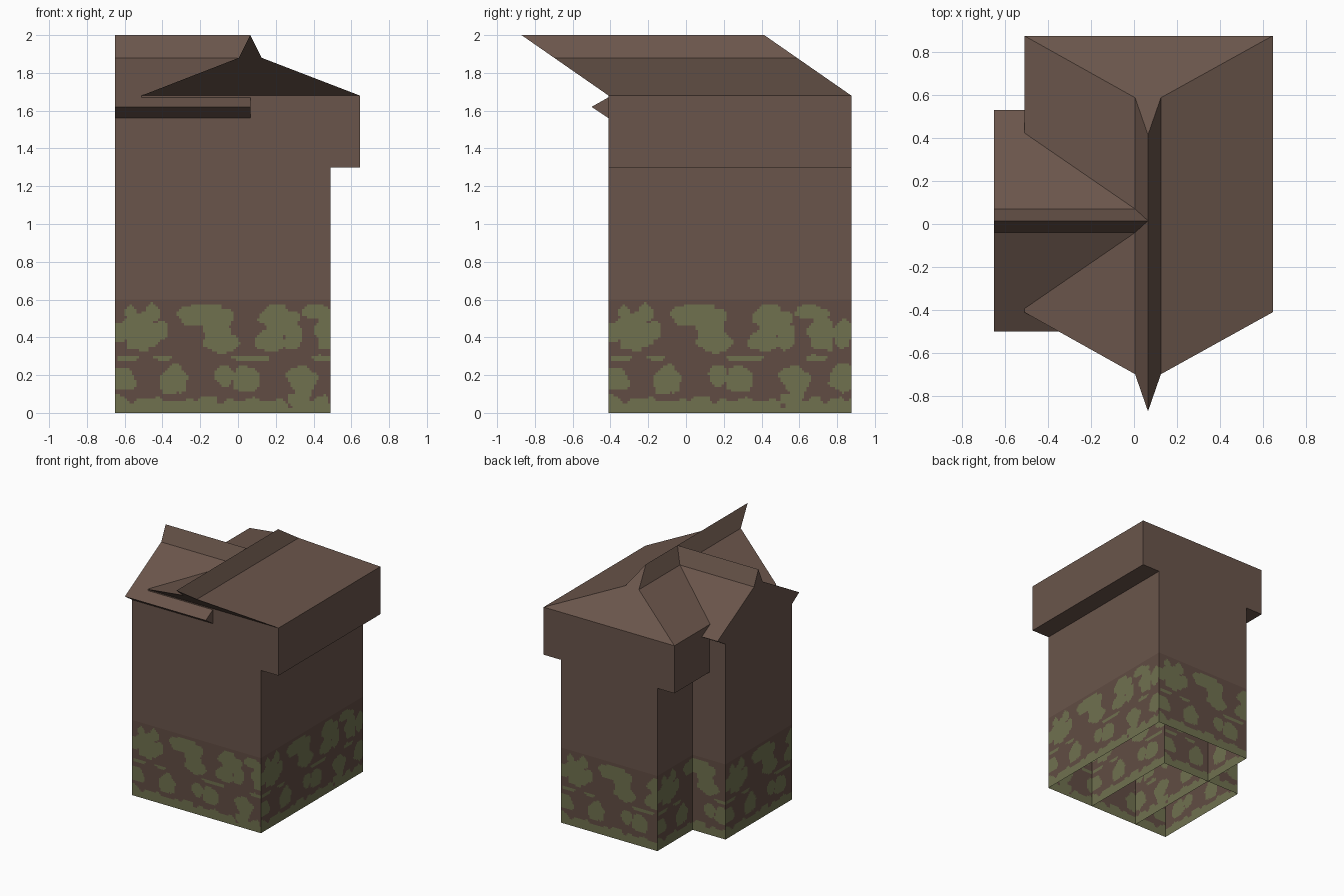
import bpy, bmesh, math
from mathutils import Vector, noise

cube = bpy.data.objects.get("Cube")
if cube:
    bpy.data.objects.remove(cube, do_unlink=True)


def material(name, r, g, b):
    mat = bpy.data.materials.new(name)
    mat.use_nodes = True
    mat.diffuse_color = (r, g, b, 1)
    mat.node_tree.nodes["Principled BSDF"].inputs["Base Color"].default_value = (r, g, b, 1)
    return mat


BROWN = material("brown boards", .144, .091, .07)
DAMP = material("damp brown boards", .12, .073, .056)
MOSS = material("moss green", .16, .166, .078)


def finish(name, bm, mats):
    mesh = bpy.data.meshes.new(name)
    bm.to_mesh(mesh)
    bm.free()
    for mat in mats:
        mesh.materials.append(mat)
    obj = bpy.data.objects.new(name, mesh)
    bpy.context.collection.objects.link(obj)
    return obj


# Moss patches: distance along wall, height, half width, half height
PATCHES = [
    (.13, .43, .13, .09), (.2, .53, .04, .05), (.08, .53, .03, .04), (.03, .42, .06, .06),
    (.44, .51, .1, .06), (.54, .47, .08, .1), (.56, .37, .09, .05),
    (.87, .49, .1, .08), (.82, .38, .08, .06), (.94, .41, .05, .07),
    (1.08, .53, .09, .04), (1.13, .42, .07, .09), (1.24, .42, .05, .08),
    (.04, .18, .07, .06), (.31, .17, .07, .08), (.58, .2, .05, .06),
    (.69, .18, .07, .07), (.99, .18, .08, .07), (1.24, .18, .07, .07),
    (.07, .29, .06, .014), (.25, .29, .05, .01), (.72, .29, .1, .014), (1.1, .29, .07, .014),
]


def is_moss(u, z):
    wobble = noise.noise(Vector((u * 17, z * 17, 0)))
    if z < .075 + .06 * wobble:
        return True
    return any(((u - cu) / ru) ** 2 + ((z - cz) / rz) ** 2 < 1.05 + .7 * wobble
               for cu, cz, ru, rz in PATCHES)


MOSS_TOP = .6


def wall(name, start, end, top):
    """Single wall, start to end runs left to right seen from outside."""
    a, b = Vector((*start, 0)), Vector((*end, 0))
    length = (b - a).length
    bm = bmesh.new()
    bmesh.ops.create_grid(bm, x_segments=round(length / .0125), y_segments=48, size=.5)
    for face in bm.faces:
        c = face.calc_center_median()
        face.material_index = 2 if is_moss((c.x + .5) * length, (c.y + .5) * MOSS_TOP) else 1
    for v in bm.verts:
        p = a.lerp(b, v.co.x + .5)
        v.co = Vector((p.x, p.y, (v.co.y + .5) * MOSS_TOP))
    # plain boards above the moss
    bm.faces.new([bm.verts.new((p.x, p.y, z)) for p, z in
                  ((a, MOSS_TOP), (b, MOSS_TOP), (b, top), (a, top))])
    return finish(name, bm, [BROWN, DAMP, MOSS])


def prism(name, first, last):
    """Closed solid between two matching outlines."""
    bm = bmesh.new()
    loops = [[bm.verts.new(p) for p in pts] for pts in (first, last)]
    n = len(first)
    bm.faces.new(loops[0])
    bm.faces.new(loops[1][::-1])
    for i in range(n):
        j = (i + 1) % n
        bm.faces.new((loops[0][i], loops[1][i], loops[1][j], loops[0][j]))
    bmesh.ops.recalc_face_normals(bm, faces=bm.faces[:])
    return finish(name, bm, [BROWN])


# Main footprint and side wing footprint, both open underneath
LEFT, RIGHT, FRONT, BACK = -.36, .49, -.41, .875
WING_OUT, WING_IN, WING_BACK = -.65, .065, .43
EAVE, OVERHANG, WING_TOP, RIDGE = 1.68, 1.3, 1.56, 2

wall("front_wall", (WING_OUT, FRONT), (RIGHT, FRONT), OVERHANG)
wall("left_wall", (RIGHT, FRONT), (RIGHT, BACK), OVERHANG)
wall("back_wall", (RIGHT, BACK), (LEFT, BACK), OVERHANG)
wall("right_wall", (LEFT, BACK), (LEFT, FRONT), OVERHANG)
wall("wing_back_wall", (WING_IN, WING_BACK), (WING_OUT, WING_BACK), WING_TOP)
wall("wing_outer_wall", (WING_OUT, WING_BACK), (WING_OUT, FRONT), WING_TOP)
wall("wing_inner_wall", (WING_IN, FRONT), (WING_IN, WING_BACK), WING_TOP)

# Wing front above the main wall height
prism("wing_upper_block",
      [(WING_OUT, y, z) for y, z in ((FRONT, OVERHANG), (WING_BACK, OVERHANG),
                                     (WING_BACK, WING_TOP), (FRONT, WING_TOP))],
      [(WING_IN, y, z) for y, z in ((FRONT, OVERHANG), (WING_BACK, OVERHANG),
                                    (WING_BACK, WING_TOP), (FRONT, WING_TOP))])

# Overhanging upper storey
storey = [(-.51, OVERHANG), (.645, OVERHANG), (.645, EAVE), (-.51, EAVE)]
prism("upper_storey", [(x, FRONT, z) for x, z in storey], [(x, BACK, z) for x, z in storey])

# Main roof: peaked outline leaning forward at both ends
roof = [(-.51, EAVE), (.005, 1.88), (.065, RIDGE), (.125, 1.88), (.645, EAVE)]
lean = 1.44
prism("main_roof",
      [(x, FRONT - (z - EAVE) * lean, z) for x, z in roof],
      [(x, BACK - (z - EAVE) * lean, z) for x, z in roof])

# Wing roof: same peak running sideways, with drooping eaves
half = [(.515, 1.62), (.055, 1.88)]
mid = .015
wing = ([(mid - d, z) for d, z in half] + [(mid, RIDGE)]
        + [(mid + d, z) for d, z in half[::-1]]
        + [(WING_BACK, WING_TOP), (FRONT, WING_TOP)])
prism("wing_roof", [(WING_OUT, y, z) for y, z in wing], [(WING_IN, y, z) for y, z in wing])
